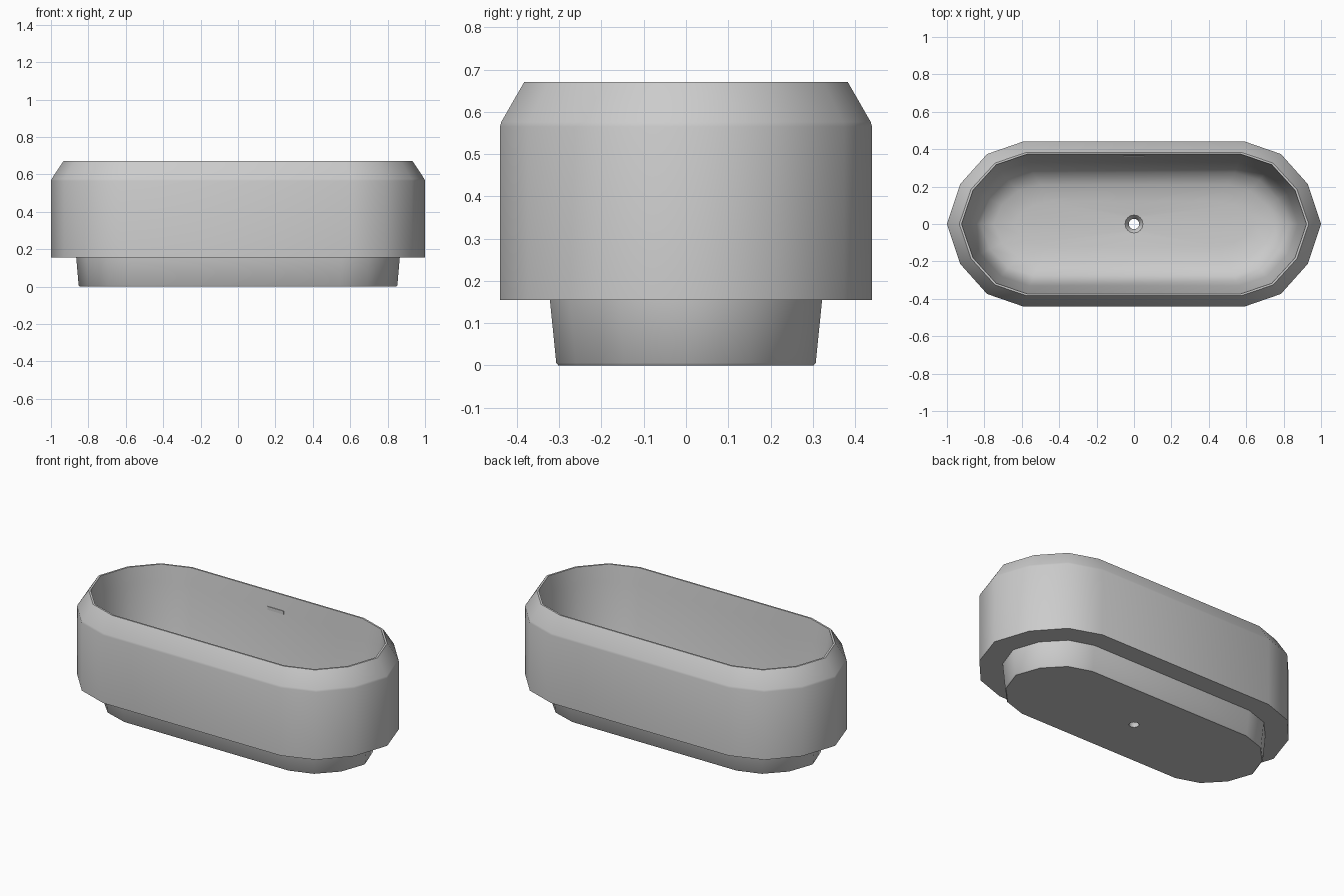
import bpy, bmesh
from math import sin, cos, radians

if "Cube" in bpy.data.objects:
    bpy.data.objects.remove(bpy.data.objects["Cube"])

# Quarter-arc steps (along length, across width) for the six-sided tub ends
ARC = [(0, -1), (0.47, -0.85), (0.825, -0.485), (1, 0),
       (0.825, 0.485), (0.47, 0.85), (0, 1)]


def oval(length, width, straight, z):
    """16-point stadium ring: two six-sided rounded ends plus side midpoints."""
    pts = []
    for side in (1, -1):
        for u, v in ARC:
            pts.append((side * (straight + (length - straight) * u),
                        side * width * v, z))
        pts.append((0, side * width, z))
    return pts


def circle(r, z):
    """16-point circle whose points line up with the oval rings."""
    return [(r * cos(radians(-67.5 + 22.5 * k)),
             r * sin(radians(-67.5 + 22.5 * k)), z) for k in range(16)]


def loft(name, rings, inward=False):
    bm = bmesh.new()
    loops = [[bm.verts.new(p) for p in ring] for ring in rings]
    for a, b in zip(loops, loops[1:]):
        for i in range(16):
            j = (i + 1) % 16
            face = bm.faces.new((a[i], b[i], b[j], a[j]))
            if inward:
                face.normal_flip()
    mesh = bpy.data.meshes.new(name)
    bm.to_mesh(mesh)
    bm.free()
    obj = bpy.data.objects.new(name, mesh)
    bpy.context.collection.objects.link(obj)
    bpy.context.view_layer.objects.active = obj
    bpy.ops.object.select_all(action='DESELECT')
    obj.select_set(True)
    bpy.ops.object.shade_smooth_by_angle(angle=radians(42))
    return obj


# Outer shell: sloped rim, upright wall, flat underside of the step
loft("outer_shell", [
    oval(0.934, 0.383, 0.575, 0.67),
    oval(0.996, 0.437, 0.594, 0.576),
    oval(1.0, 0.44, 0.595, 0.565),
    oval(1.0, 0.44, 0.595, 0.155),
    oval(0.865, 0.322, 0.555, 0.155),
])

# Tapered plinth with a closed bottom around the drain hole
loft("plinth", [
    oval(0.865, 0.322, 0.555, 0.155),
    oval(0.852, 0.307, 0.55, 0.006),
    oval(0.846, 0.302, 0.55, 0.0),
    circle(0.028, 0.0),
])

# Basin: thin lip, steep walls, curved floor falling to the drain
loft("basin", [
    oval(0.934, 0.383, 0.575, 0.67),
    oval(0.922, 0.373, 0.572, 0.67),
    oval(0.91, 0.362, 0.57, 0.57),
    oval(0.878, 0.33, 0.56, 0.25),
    oval(0.855, 0.31, 0.55, 0.16),
    oval(0.82, 0.275, 0.54, 0.1),
    oval(0.75, 0.21, 0.5, 0.065),
    oval(0.64, 0.12, 0.44, 0.052),
    circle(0.048, 0.045),
], inward=True)

# Drain fitting with a through hole
loft("drain_ring", [
    circle(0.048, 0.045),
    circle(0.028, 0.022),
    circle(0.028, 0.0),
], inward=True)

# Overflow slot on the back inner wall
bpy.ops.mesh.primitive_cube_add(size=1, location=(0, 0.364, 0.57))
slot = bpy.context.object
slot.name = "overflow_slot"
slot.scale = (0.11, 0.01, 0.02)
